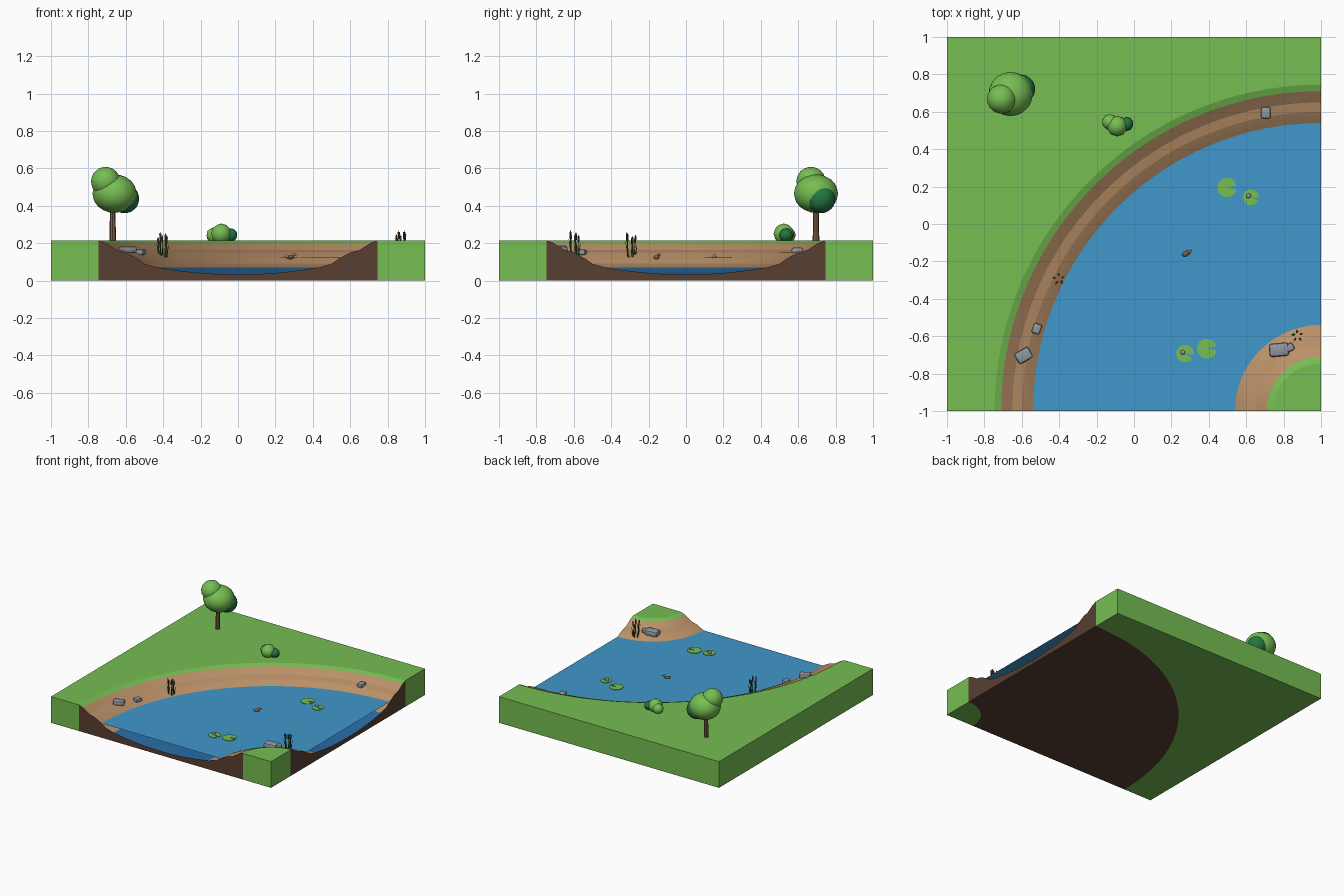
import bpy, bmesh, math, random
from mathutils import Vector, Matrix

if "Cube" in bpy.data.objects:
    bpy.data.objects.remove(bpy.data.objects["Cube"])

random.seed(4)


def srgb(r, g, b):
    f = lambda c: c / 12.92 if c <= 0.04045 else ((c + 0.055) / 1.055) ** 2.4
    return (f(r / 255), f(g / 255), f(b / 255), 1)


COLOURS = {
    "grass green": (118, 190, 82), "dark leaf green": (36, 118, 66),
    "trunk brown": (128, 94, 70), "sand tan": (186, 144, 104),
    "soil brown": (88, 62, 50), "water blue": (64, 152, 204),
    "deep blue": (42, 110, 168), "stone grey": (146, 152, 160),
    "reed green": (58, 104, 44),
}
MATS = {}
for key, rgb in COLOURS.items():
    MATS[key] = bpy.data.materials.new(key)
    MATS[key].diffuse_color = srgb(*rgb)

CX, CY = 1.0, -1.0          # bend centre at the tile corner
TOP, WATER, SEG = 0.215, 0.118, 48
RIM = 0.745                 # half width of the channel around radius 1


def polar(r, i, z):
    a = math.pi / 2 + math.pi / 2 * i / SEG
    return Vector((CX + r * math.cos(a), CY + r * math.sin(a), z))


def finish(bm, name, mats, angle=30):
    bmesh.ops.recalc_face_normals(bm, faces=bm.faces)
    me = bpy.data.meshes.new(name)
    bm.to_mesh(me)
    bm.free()
    ob = bpy.data.objects.new(name, me)
    bpy.context.collection.objects.link(ob)
    for m in mats:
        me.materials.append(MATS[m])
    bpy.ops.object.select_all(action='DESELECT')
    ob.select_set(True)
    bpy.context.view_layer.objects.active = ob
    bpy.ops.object.shade_smooth_by_angle(angle=math.radians(angle))
    return ob


def bank_block(name, r, corners):
    """Grass slab bounded by the river arc and straight tile edges."""
    bm = bmesh.new()
    flat = [polar(r, i, 0) for i in range(SEG + 1)] + [Vector((x, y, 0)) for x, y in corners]
    lo = [bm.verts.new(p) for p in flat]
    hi = [bm.verts.new(p + Vector((0, 0, TOP))) for p in flat]
    bm.faces.new(lo)
    bm.faces.new(hi)
    n = len(flat)
    for i in range(SEG, n):
        j = (i + 1) % n
        bm.faces.new((lo[i], lo[j], hi[j], hi[i]))
    return finish(bm, name, ["grass green"])


bank_block("outer_grass_bank", 1 + RIM, [(-1, -1), (-1, 1), (1, 1)])
bank_block("inner_grass_bank", 1 - RIM, [(1, -1)])

# River channel: half profile from mid-bed to rim, mirrored, swept round the bend
half = [(0, .033), (.12, .035), (.24, .044), (.33, .055), (.43, .07), (.50, .09),
        (.54, .118), (.60, .15), (.65, .163), (.71, .202), (RIM, TOP)]
section = [(1 - d, z) for d, z in reversed(half)] + [(1 + d, z) for d, z in half[1:]]
section += [(1 + RIM, 0), (1 - RIM, 0)]
bm = bmesh.new()
rings = [[bm.verts.new(polar(r, i, z)) for r, z in section] for i in range(SEG + 1)]
n = len(section)
for a, b in zip(rings, rings[1:]):
    for k in range(n):
        k2 = (k + 1) % n
        if k in (n - 3, n - 1):      # walls hidden against the grass blocks
            continue
        f = bm.faces.new((a[k], a[k2], b[k2], b[k]))
        h = (section[k][1] + section[k2][1]) / 2
        f.material_index = 3 if k == n - 2 else 0 if h > .2 else 1 if h > .07 else 2
for ring in (rings[0], rings[-1]):
    bm.faces.new(ring).material_index = 3
finish(bm, "river_channel", ["grass green", "sand tan", "deep blue", "soil brown"], 12)

# Water surface
bm = bmesh.new()
for i in range(SEG):
    bm.faces.new([bm.verts.new(polar(r, j, WATER)) for r, j in
                  ((.46, i), (1.54, i), (1.54, i + 1), (.46, i + 1))])
bmesh.ops.remove_doubles(bm, verts=bm.verts, dist=1e-5)
finish(bm, "water_surface", ["water blue"])


def ball(name, mat, loc, size, rot=0, sub=2):
    bm = bmesh.new()
    size = size if isinstance(size, tuple) else (size,) * 3
    m = Matrix.Translation(loc) @ Matrix.Rotation(math.radians(rot), 4, 'Z') @ Matrix.Diagonal((*size, 1))
    bmesh.ops.create_icosphere(bm, subdivisions=sub, radius=1, matrix=m)
    return finish(bm, name, [mat], 60)


def rod(bm, base, tip, r1, r2, sides, index=0):
    d = tip - base
    m = Matrix.Translation((base + tip) / 2) @ d.to_track_quat('Z', 'Y').to_matrix().to_4x4()
    before = set(bm.faces)
    bmesh.ops.create_cone(bm, cap_ends=True, segments=sides, radius1=r1, radius2=r2,
                          depth=d.length, matrix=m)
    for f in set(bm.faces) - before:
        f.material_index = index


# Tree
bm = bmesh.new()
rod(bm, Vector((-.67, .695, TOP - .005)), Vector((-.67, .695, .40)), .018, .014, 8)
finish(bm, "tree_trunk", ["trunk brown"])
ball("tree_crown", "grass green", (-.66, .695, .465), (.118, .118, .103), sub=3)
ball("tree_crown_top", "grass green", (-.708, .668, .53), .078, sub=3)
ball("tree_crown_shade", "dark leaf green", (-.605, .722, .437), .077, sub=3)

# Bush
ball("bush_middle", "grass green", (-.09, .523, .25), .055)
ball("bush_left", "grass green", (-.128, .545, .243), .042)
ball("bush_shade", "dark leaf green", (-.04, .535, .243), .037)


# Stones: rounded boxes
def stone(loc, size, rot):
    bm = bmesh.new()
    m = Matrix.Translation(loc) @ Matrix.Rotation(math.radians(rot), 4, 'Z') @ Matrix.Diagonal((*size, 1))
    bmesh.ops.create_cube(bm, size=1, matrix=m)
    bmesh.ops.bevel(bm, geom=bm.edges[:], offset=min(size) * .32, segments=2,
                    affect='EDGES', profile=.5)
    finish(bm, "stone", ["stone grey"], 40)


for loc, size, rot in [((.775, -.672, .165), (.105, .072, .045), 5),
                       ((.833, -.66, .168), (.045, .042, .03), 30),
                       ((.705, .595, .16), (.05, .062, .032), 0),
                       ((-.59, -.703, .165), (.085, .065, .036), 30),
                       ((-.52, -.56, .152), (.045, .055, .03), -20)]:
    stone(loc, size, rot)

# Lily pads with a notch, some carrying a bud
for x, y, r, turn, bud in [(.497, .195, .052, 0, 0), (.625, .143, .043, -15, 1),
                           (.273, -.693, .047, -20, 1), (.39, -.667, .053, 5, 0)]:
    bm = bmesh.new()
    pts = [(x, y)]
    for i in range(21):
        a = math.radians(turn + 12 + 336 * i / 20)
        pts.append((x + r * math.cos(a), y + r * math.sin(a)))
    face = bm.faces.new([bm.verts.new((px, py, WATER + .002)) for px, py in pts])
    up = bmesh.ops.extrude_face_region(bm, geom=[face])["geom"]
    bmesh.ops.translate(bm, vec=(0, 0, .004),
                        verts=[g for g in up if isinstance(g, bmesh.types.BMVert)])
    finish(bm, "lily_pad", ["grass green"])
    if bud:
        ball("lily_bud", "stone grey", (x - .012, y + .007, .130), (.013, .013, .009))

# Duck
ball("duck_body", "trunk brown", (.279, -.158, .124), (.024, .014, .011), 30)
ball("duck_head", "sand tan", (.296, -.147, .139), .0095)
bm = bmesh.new()
rod(bm, Vector((.302, -.143, .138)), Vector((.313, -.137, .137)), .004, .002, 6)
finish(bm, "duck_beak", ["sand tan"])

# Reed clumps: stems with dark heads and slim leaves
for x, y, z in [(-.403, -.295, .125), (.872, -.598, .135)]:
    bm = bmesh.new()
    for k in range(5):
        a = k * math.tau / 5 + .4
        foot = Vector((x + .019 * math.cos(a), y + .019 * math.sin(a), z))
        lean = Vector((math.cos(a), math.sin(a), 0)) * .006
        tip = foot + lean + Vector((0, 0, random.uniform(.105, .138)))
        rod(bm, foot, tip, .003, .002, 5)
        rod(bm, foot.lerp(tip, .66), foot.lerp(tip, .94), .0055, .0055, 6, 1)
        leaf = foot + lean * 2.5 + Vector((0, 0, random.uniform(.06, .095)))
        rod(bm, foot + Vector((.003, .003, 0)), leaf, .005, .001, 4)
    finish(bm, "reed_clump", ["reed green", "soil brown"])

for m in bpy.data.materials:
    if m.users and not m.is_grease_pencil:
        m.use_nodes = True
        m.node_tree.nodes["Principled BSDF"].inputs["Base Color"].default_value = m.diffuse_color
